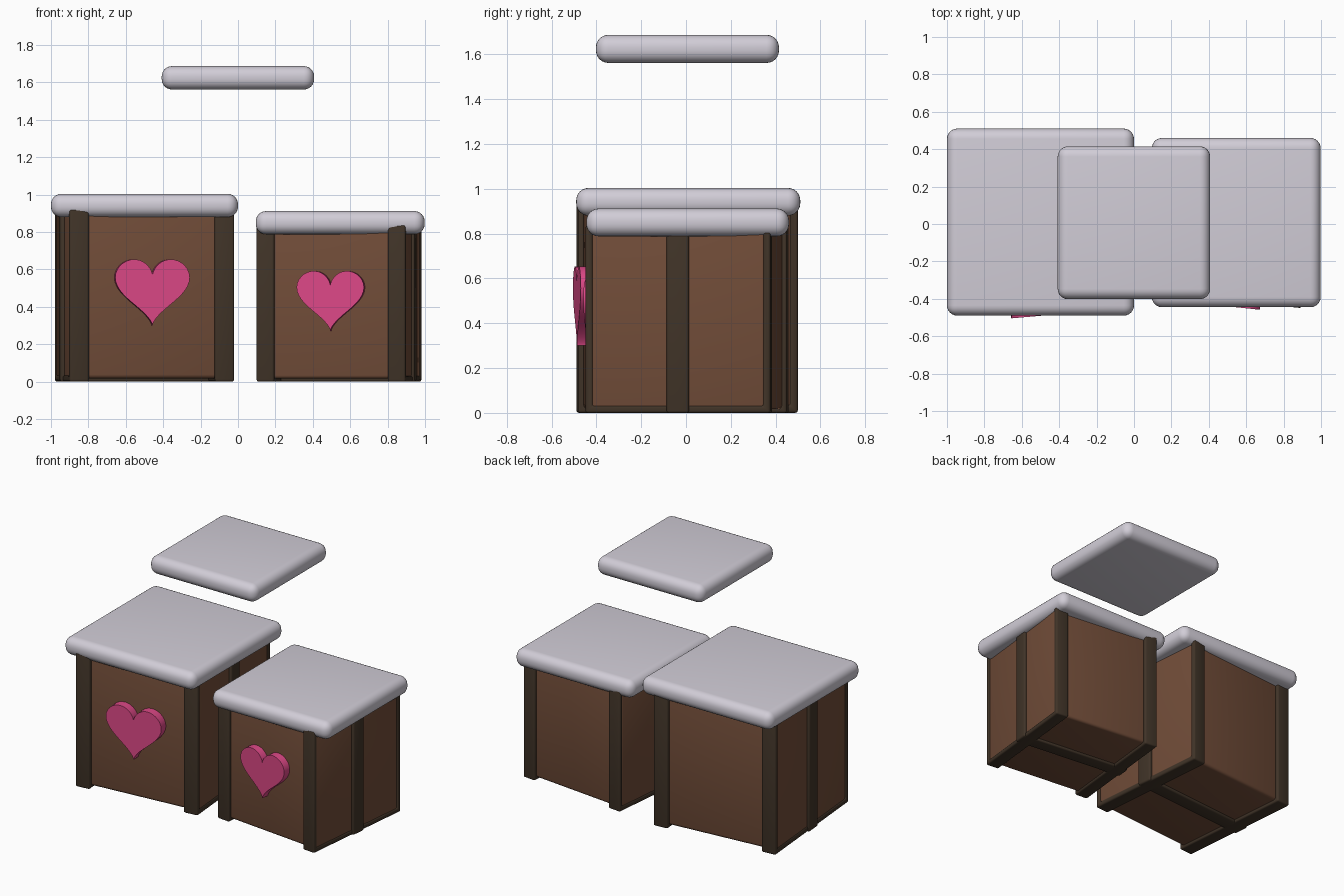
import bpy, bmesh, math
from mathutils import Matrix, Vector

if "Cube" in bpy.data.objects:
    bpy.data.objects.remove(bpy.data.objects["Cube"])


def material(name, rgb):
    m = bpy.data.materials.new(name)
    m.diffuse_color = (*rgb, 1.0)
    m.use_nodes = True
    m.node_tree.nodes["Principled BSDF"].inputs["Base Color"].default_value = m.diffuse_color
    return m


BROWN = material("chocolate brown", (0.165, 0.073, 0.040))
DARK = material("dark brown", (0.052, 0.034, 0.021))
PINK = material("pink", (0.72, 0.065, 0.24))
PALE = material("pale lilac grey", (0.64, 0.61, 0.68))


def finish(name, bm, mat, matrix, bevel=0.0, segments=3):
    """Round the sharp edges, turn the bmesh into an object and shade it."""
    if bevel:
        bm.normal_update()
        edges = [e for e in bm.edges if e.calc_face_angle(0) > math.radians(50)]
        bmesh.ops.bevel(bm, geom=edges, offset=bevel, segments=segments,
                        profile=0.5, affect='EDGES', clamp_overlap=True)
    bmesh.ops.recalc_face_normals(bm, faces=bm.faces)
    me = bpy.data.meshes.new(name)
    bm.to_mesh(me)
    bm.free()
    me.materials.append(mat)
    ob = bpy.data.objects.new(name, me)
    bpy.context.collection.objects.link(ob)
    ob.matrix_world = matrix
    bpy.ops.object.select_all(action='DESELECT')
    ob.select_set(True)
    bpy.context.view_layer.objects.active = ob
    bpy.ops.object.shade_smooth_by_angle(angle=math.radians(40))
    return ob


def block(name, lo, hi, mat, bevel, segments=3, matrix=Matrix()):
    bm = bmesh.new()
    lo, hi = Vector(lo), Vector(hi)
    bmesh.ops.create_cube(bm, size=1)
    for v in bm.verts:
        v.co = (lo + hi) / 2 + Vector(a * b for a, b in zip(v.co, hi - lo))
    return finish(name, bm, mat, matrix, bevel, segments)


def strap(name, half, height, thick, a, b, along_x, matrix):
    """Rectangular band around the box, spanning a..b across its width."""
    bm = bmesh.new()
    rings = []
    for w in (a, b):
        for t in (0, thick):
            pts = [(-half + t, t), (half - t, t),
                   (half - t, height - t), (-half + t, height - t)]
            rings.append([bm.verts.new((u, w, z) if along_x else (w, u, z))
                          for u, z in pts])
    out_a, in_a, out_b, in_b = rings
    for r, s in ((out_a, in_a), (out_b, in_b), (out_a, out_b), (in_a, in_b)):
        for i in range(4):
            j = (i + 1) % 4
            bm.faces.new((r[i], r[j], s[j], s[i]))
    bmesh.ops.recalc_face_normals(bm, faces=bm.faces)
    return finish(name, bm, DARK, matrix, 0.012)


def heart(name, y_front, y_back, zc, matrix):
    bm = bmesh.new()
    pts = []
    n = 64
    for i in range(n):
        t = 2 * math.pi * i / n
        x = 16 * math.sin(t) ** 3
        z = (13 * math.cos(t) - 5 * math.cos(2 * t)
             - 2 * math.cos(3 * t) - math.cos(4 * t))
        pts.append((x * 0.0125, z * 0.01224 + zc))
    front = [bm.verts.new((x, y_front, z)) for x, z in pts]
    back = [bm.verts.new((x, y_back, z)) for x, z in pts]
    bm.faces.new(front)
    bm.faces.new(back[::-1])
    for i in range(n):
        j = (i + 1) % n
        bm.faces.new((front[i], back[i], back[j], front[j]))
    return finish(name, bm, PINK, matrix)


def crate(prefix, x, angle, scale):
    """Box body, two lengthwise bands, one crosswise band and a front heart."""
    m = (Matrix.Translation((x, 0.005, 0))
         @ Matrix.Rotation(math.radians(angle), 4, 'Z') @ Matrix.Scale(scale, 4))
    block(prefix + "_box_body", (-0.435, -0.435, 0.018), (0.435, 0.435, 0.905),
          BROWN, 0.02, 3, m)
    strap(prefix + "_left_strap", 0.4585, 0.925, 0.035, -0.4425, -0.338, False, m)
    strap(prefix + "_right_strap", 0.4585, 0.925, 0.035, 0.338, 0.4425, False, m)
    strap(prefix + "_middle_strap", 0.455, 0.925, 0.035, -0.055, 0.055, True, m)
    heart(prefix + "_heart", -0.494, -0.43, 0.508, m)


# Two crates turned slightly away from each other
crate("large", -0.50, 5.0, 1.0)
crate("small", 0.54, -6.0, 0.905)

# Rounded lids, the third one floating above
block("large_lid", (-1.0, -0.49, 0.88), (0.0, 0.51, 1.004), PALE, 0.055, 6)
block("small_lid", (0.095, -0.445, 0.788), (0.998, 0.46, 0.912), PALE, 0.055, 6)
block("floating_lid", (-0.408, -0.402, 1.562), (0.407, 0.415, 1.687), PALE, 0.055, 6)
